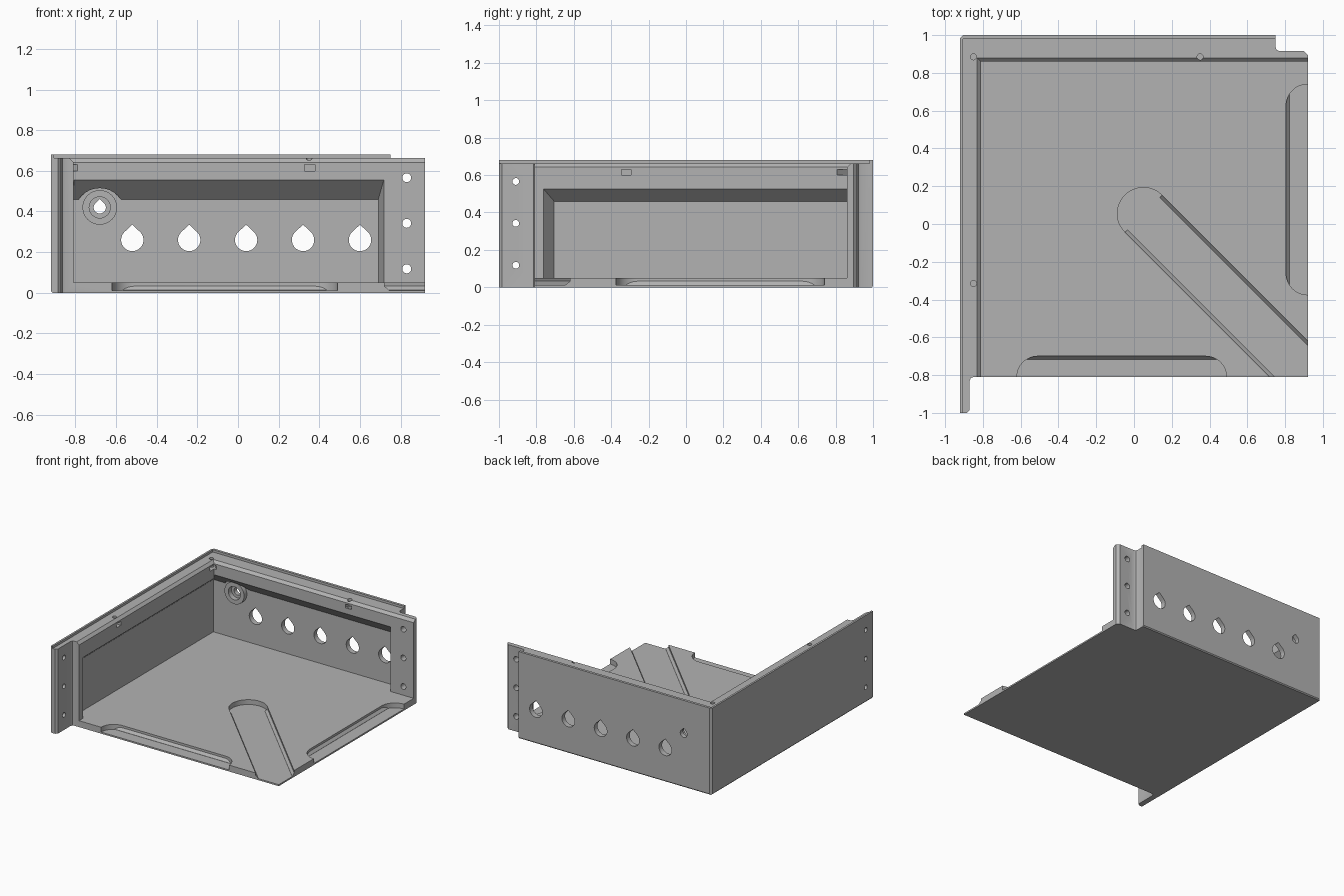
import bpy, bmesh
from math import cos, sin, pi
from mathutils import Vector

if "Cube" in bpy.data.objects:
    bpy.data.objects.remove(bpy.data.objects["Cube"], do_unlink=True)

grey = bpy.data.materials.new("plain grey")
grey.use_nodes = True
GREY = (0.45, 0.45, 0.45, 1)
grey.diffuse_color = GREY
grey.node_tree.nodes["Principled BSDF"].inputs["Base Color"].default_value = GREY


def to_object(name, bm):
    bmesh.ops.recalc_face_normals(bm, faces=bm.faces)
    mesh = bpy.data.meshes.new(name)
    bm.to_mesh(mesh)
    bm.free()
    mesh.materials.append(grey)
    obj = bpy.data.objects.new(name, mesh)
    bpy.context.collection.objects.link(obj)
    return obj


def hull(name, points):
    bm = bmesh.new()
    for p in points:
        bm.verts.new(p)
    out = bmesh.ops.convex_hull(bm, input=bm.verts)
    spare = [g for g in out["geom_interior"] if isinstance(g, bmesh.types.BMVert)]
    bmesh.ops.delete(bm, geom=spare, context="VERTS")
    bmesh.ops.dissolve_limit(bm, angle_limit=0.001, verts=bm.verts, edges=bm.edges)
    return to_object(name, bm)


def rect(x0, x1, y0, y1, z):
    return [(x, y, z) for x in (x0, x1) for y in (y0, y1)]


def disc(axis, u, v, r, a, b, tip=0, n=32):
    """Points of a rod along an axis from a to b, with an optional peak on top."""
    ring = [(u + r * cos(2 * pi * i / n), v + r * sin(2 * pi * i / n)) for i in range(n)]
    if tip:
        ring.append((u, v + tip))
    place = {"x": lambda p, q, t: (t, p, q), "y": lambda p, q, t: (p, t, q),
             "z": lambda p, q, t: (p, q, t)}[axis]
    return [place(p, q, t) for p, q in ring for t in (a, b)]


def combine(points, operation="DIFFERENCE"):
    tool = hull("tool", points)
    tool.hide_render = True
    mod = body.modifiers.new("shape", "BOOLEAN")
    mod.object, mod.operation, mod.solver = tool, operation, "EXACT"
    bpy.ops.object.modifier_apply(modifier=mod.name)
    bpy.data.objects.remove(tool, do_unlink=True)


# Solid block with lapped flanges at both wall ends
outline = [(-.92, -1), (-.885, -1), (-.87, -.985), (-.87, -.83), (-.864, -.816), (-.85, -.81),
           (.92, -.81), (.92, .895), (.9, .915), (.77, .915), (.756, .921), (.75, .935),
           (.75, 1), (-.905, 1), (-.92, .985)]
bm = bmesh.new()
base = bm.faces.new([bm.verts.new((x, y, 0)) for x, y in outline])
top = bmesh.ops.extrude_face_region(bm, geom=[base])["geom"]
bmesh.ops.translate(bm, vec=(0, 0, .68), verts=[g for g in top if isinstance(g, bmesh.types.BMVert)])
body = to_object("corner_tray", bm)
bpy.context.view_layer.objects.active = body
body.select_set(True)

# Interior, raised outer lip and inner top chamfer
combine(rect(-.81, 1.1, -1.2, .86, .05) + rect(-.81, 1.1, -1.2, .86, .9))
combine(rect(-.905, 1.1, -1.2, .98, .662) + rect(-.905, 1.1, -1.2, .98, .9))
combine(rect(-.81, 1.1, -1.2, .86, .642) + rect(-.85, 1.1, -1.2, .90, .682))

# Hollowed walls with sloping overhangs
combine([(-.80, y, z) for y in (-.77, .85) for z in (.05, .535)] +
        [(-.885, y, z) for y in (-.705, .96) for z in (.05, .46)])
combine([(x, .85, z) for x in (-.80, .72) for z in (.05, .565)] +
        [(x, .96, z) for x in (-.885, .69) for z in (.05, .46)])

# Bottom outer edges
combine([(x, y, z) for x in (-1.1, 1.1) for y, z in ((.985, -.01), (1.01, -.01), (1.01, .02))])
combine([(x, y, z) for y in (-1.1, 1.1) for x, z in ((-.905, -.01), (-.93, -.01), (-.93, .02))])

# Cable boss in the back wall
combine(disc("y", -.68, .39, .125, .80, .96))
combine(disc("y", -.68, .42, .085, .925, .97), "UNION")
combine(disc("y", -.68, .42, .052, .9, .965))
combine(disc("y", -.68, .42, .03, .9, 1.1, .042))

# Teardrop openings
for i in range(5):
    combine(disc("y", -.52 + .28 * i, .26, .055, .9, 1.1, .075))

# Screw holes in the flanges
for z in (.118, .342, .566):
    combine(disc("y", .83, z, .022, .8, 1.1))
    combine(disc("x", -.91, z, .018, -1.1, -.8))

# Screw holes in the rim with nut slots
for x, y in ((-.85, .885), (.35, .885), (-.85, -.315)):
    combine(disc("z", x, y, .016, .595, .8, n=20))
combine(rect(.327, .379, .8, .915, .6) + rect(.327, .379, .8, .915, .63))
combine(rect(-.88, -.75, -.345, -.293, .6) + rect(-.88, -.75, -.345, -.293, .63))
combine([(-.85 + (s + t) * .7, .885 + (s - t) * .7, z)
         for s in (-.026, .026) for t in (-.03, .12) for z in (.6, .63)])

# Floor pockets, each a rounded slot with ramped sides
pockets = [((-.51, -.81), (.38, -.81), .11, (1,)),
           ((.92, -.26), (.92, .625), .115, (1,)),
           ((.05, .055), (1.15, -1.045), .138, (1, -1))]
for a, b, r, sides in pockets:
    combine(disc("z", *a, r, .012, .1, n=48) + disc("z", *b, r, .012, .1, n=48))
for a, b, r, sides in pockets:
    a, b = Vector((*a, 0)), Vector((*b, 0))
    along = (b - a).normalized()
    across = Vector((-along.y, along.x, 0))
    diagonal = len(sides) == 2
    # Stop the diagonal ramps at the tray edges
    for side in sides:
        end = 1.04 if diagonal else (b - a).length + .06
        start = 0 if diagonal else -.06
        points = []
        for t in (start, end):
            for d, z in ((r - .017, .006), (r - .017, .013), (r + .003, .036), (r + .003, .006)):
                p = a + along * t + across * side * d
                if diagonal and t == end:
                    p += along * ((.92 - p.x) / along.x if side > 0 else (-.81 - p.y) / along.y)
                points.append((p.x, p.y, z))
        combine(points, "UNION")

bpy.ops.object.shade_smooth_by_angle(angle=.5)
